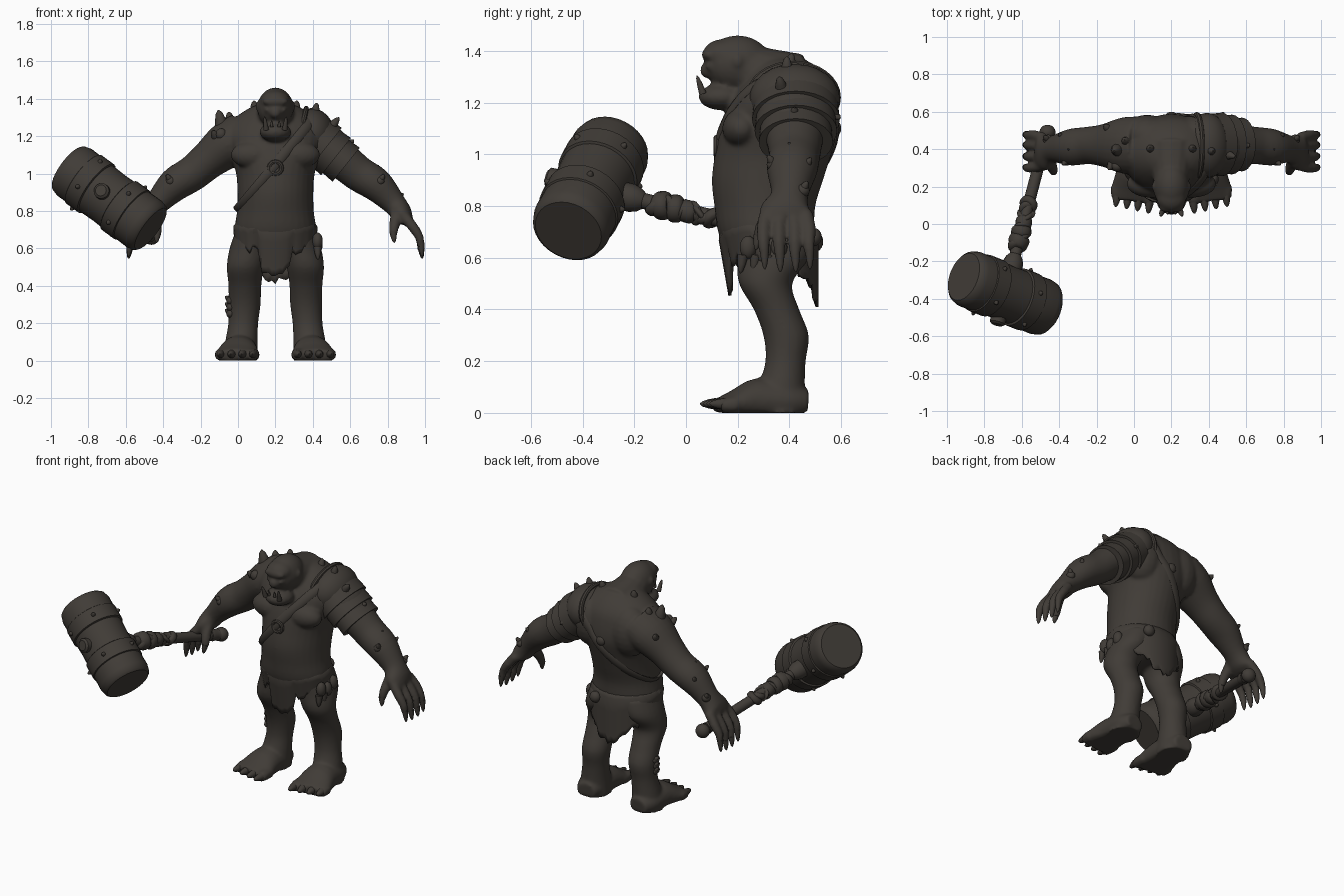
import bpy, bmesh, math, random
from mathutils import Vector, Matrix
from mathutils.bvhtree import BVHTree

random.seed(4)
cube = bpy.data.objects.get("Cube")
if cube:
    bpy.data.objects.remove(cube)

CX = 0.2  # the body's own mirror plane
brown = bpy.data.materials.new("dark_clay_brown")
brown.use_nodes = True
brown.diffuse_color = (0.052, 0.045, 0.038, 1)
brown.node_tree.nodes["Principled BSDF"].inputs["Base Color"].default_value = brown.diffuse_color


def at(s, dx, y, z):
    return Vector((CX + s * dx, y, z))


def spline(rows, sub):
    out = []
    for i in range(len(rows) - 1):
        p0, p1, p2, p3 = (rows[min(max(j, 0), len(rows) - 1)] for j in range(i - 1, i + 3))
        for k in range(sub):
            t = k / sub
            out.append((p1 * 2 + (p2 - p0) * t + (p0 * 2 - p1 * 5 + p2 * 4 - p3) * t ** 2
                        + (p1 * 3 - p0 - p2 * 3 + p3) * t ** 3) / 2)
    return out + [rows[-1]]


def tube(bm, pts, radii, n=16, sub=1, level=False, closed=False, ref=None):
    """Elliptical rings along a path; level keeps the rings horizontal."""
    radii = [r if isinstance(r, tuple) else (r, r) for r in radii]
    rows = [Vector((*p, *r)) for p, r in zip(pts, radii)]
    if sub > 1:
        rows = spline(rows, sub)
    ps = [Vector(r[:3]) for r in rows]
    whole = (ps[-1] - ps[0]).normalized()
    if ref is None:
        ref = Vector((0, 0, 1)) if abs(whole.y) > 0.8 else Vector((0, 1, 0))
    rings, m = [], len(ps)
    for i, p in enumerate(ps):
        t = ps[(i + 1) % m] - ps[i - 1] if closed else ps[min(i + 1, m - 1)] - ps[max(i - 1, 0)]
        t = t.normalized() if t.length > 1e-5 else whole
        side = Vector((1, 0, 0)) if level else t.cross(ref).normalized()
        up = Vector((0, 1, 0)) if level else side.cross(t)
        ring = []
        for k in range(n):
            a = math.tau * k / n
            v = p + side * rows[i][3] * math.cos(a) + up * rows[i][4] * math.sin(a)
            v.z = max(v.z, 0)
            ring.append(bm.verts.new(v))
        rings.append(ring)
    for i in range(m if closed else m - 1):
        a, b = rings[i], rings[(i + 1) % m]
        for k in range(n):
            bm.faces.new((a[k], a[(k + 1) % n], b[(k + 1) % n], b[k]))
    if not closed:
        bm.faces.new(rings[0])
        bm.faces.new(rings[-1])


def blob(bm, c, r):
    bmesh.ops.create_uvsphere(bm, u_segments=20, v_segments=12, radius=1,
                              matrix=Matrix.LocRotScale(Vector(c), None, Vector(r)))


def spike(bm, base, tip, r):
    base, tip = Vector(base), Vector(tip)
    tube(bm, [base, base.lerp(tip, 0.5), base.lerp(tip, 0.85), tip], [r, r * 0.75, r * 0.45, r * 0.1], n=10)


def finish(name, bm, angle=40):
    bmesh.ops.recalc_face_normals(bm, faces=bm.faces)
    mesh = bpy.data.meshes.new(name)
    bm.to_mesh(mesh)
    bm.free()
    ob = bpy.data.objects.new(name, mesh)
    bpy.context.collection.objects.link(ob)
    mesh.materials.append(brown)
    for o in bpy.context.selected_objects:
        o.select_set(False)
    ob.select_set(True)
    bpy.context.view_layer.objects.active = ob
    bpy.ops.object.shade_smooth_by_angle(angle=math.radians(angle))
    return ob


# Body: torso, head and mirrored limbs fused into one skin
body, claws = bmesh.new(), bmesh.new()
torso = [(0.56, 0.32, 0.15, 0.12), (0.68, 0.31, 0.215, 0.18), (0.8, 0.305, 0.205, 0.195),
         (0.9, 0.315, 0.203, 0.215), (1.0, 0.337, 0.21, 0.225), (1.1, 0.36, 0.24, 0.228),
         (1.2, 0.375, 0.27, 0.205), (1.28, 0.385, 0.235, 0.17), (1.35, 0.38, 0.14, 0.11),
         (1.38, 0.37, 0.05, 0.04)]
tube(body, [at(1, 0, y, z) for z, y, a, b in torso], [(a, b) for z, y, a, b in torso],
     n=32, sub=4, level=True)
tube(body, [at(1, 0, 0.2, 1.34), at(1, 0, 0.3, 1.305), at(1, 0, 0.4, 1.26)], [0.09, 0.11, 0.14], sub=3)
blob(body, at(1, 0, 0.2, 1.35), (0.097, 0.13, 0.11))
blob(body, at(1, 0, 0.14, 1.385), (0.08, 0.075, 0.06))
blob(body, at(1, 0, 0.14, 1.222), (0.085, 0.092, 0.052))
blob(body, at(1, 0, 0.085, 1.385), (0.07, 0.025, 0.025))
blob(body, at(1, 0, 0.08, 1.325), (0.032, 0.026, 0.03))
arm = [(0.17, 0.42, 1.2, 0.13, 0.155), (0.26, 0.42, 1.15, 0.125, 0.15), (0.36, 0.42, 1.07, 0.102, 0.115),
       (0.445, 0.42, 1.0, 0.095, 0.1), (0.54, 0.41, 0.94, 0.09, 0.098), (0.635, 0.4, 0.84, 0.064, 0.072),
       (0.68, 0.385, 0.78, 0.055, 0.1), (0.71, 0.385, 0.745, 0.033, 0.09)]
leg = [(0.1, 0.33, 0.7, 0.11, 0.15), (0.135, 0.335, 0.6, 0.11, 0.14), (0.16, 0.308, 0.5, 0.1, 0.103),
       (0.163, 0.35, 0.4, 0.088, 0.088), (0.165, 0.387, 0.3, 0.086, 0.088), (0.172, 0.385, 0.2, 0.08, 0.078),
       (0.182, 0.37, 0.1, 0.087, 0.09), (0.187, 0.365, 0.0, 0.095, 0.1)]
for s in (1, -1):
    tube(body, [at(s, *p[:3]) for p in arm], [p[3:] for p in arm], n=24, sub=4)
    tube(body, [at(s, *p[:3]) for p in leg], [p[3:] for p in leg], n=24, sub=4, level=True)
    tube(body, [at(s, 0.185, 0.47, 0.04), at(s, 0.19, 0.4, 0.045), at(s, 0.195, 0.28, 0.05),
                at(s, 0.203, 0.19, 0.035), at(s, 0.205, 0.13, 0.025)],
         [(0.06, 0.05), (0.09, 0.07), (0.1, 0.085), (0.117, 0.055), (0.112, 0.035)], n=24, sub=3)
    blob(body, at(s, 0.11, 0.215, 1.1), (0.13, 0.075, 0.075))     # chest
    blob(body, at(s, 0.13, 0.47, 1.16), (0.13, 0.115, 0.16))      # shoulder blade
    blob(body, at(s, 0.045, 0.092, 1.34), (0.016, 0.016, 0.012))  # eye
    blob(body, at(s, 0.093, 0.2, 1.36), (0.014, 0.022, 0.026))    # ear
    for i, y in enumerate((0.3, 0.36, 0.42, 0.475)):              # fingers
        low = 0.02 if i in (1, 2) else 0
        tip = at(s, 0.778, y + 0.003, 0.61 - low)
        tube(body, [at(s, 0.69, 0.385 + (y - 0.385) * 0.85, 0.77), at(s, 0.735, y, 0.715),
                    at(s, 0.77, y, 0.66), tip], [0.03, 0.028, 0.024, 0.019], n=10, sub=2)
        spike(claws, tip + Vector((0, 0, 0.02)), at(s, 0.785, y + 0.005, 0.555 - low / 2), 0.019)
    tube(body, [at(s, 0.65, 0.34, 0.79), at(s, 0.635, 0.295, 0.72), at(s, 0.63, 0.28, 0.67)],
         [0.035, 0.028, 0.021], n=10, sub=3)
    spike(claws, at(s, 0.63, 0.28, 0.685), at(s, 0.636, 0.27, 0.63), 0.02)
    for i in range(4):                                            # toes
        x, y = 0.118 + i * 0.058, 0.105 + 0.012 * i
        tube(body, [at(s, x, 0.2, 0.03), at(s, x, y + 0.04, 0.032), at(s, x + 0.004, y, 0.028)],
             [0.034, 0.034, 0.027], n=10, sub=2)
        spike(claws, at(s, x, y + 0.01, 0.035), at(s, x + 0.006, y - 0.05, 0.035), 0.024)
    spike(claws, at(s, 0.05, 0.065, 1.235), at(s, 0.058, 0.042, 1.305), 0.015)
    spike(claws, at(s, 0.02, 0.06, 1.25), at(s, 0.02, 0.055, 1.285), 0.009)
skin = finish("body", body)
remesh = skin.modifiers.new("Fuse", "REMESH")
remesh.mode, remesh.voxel_size, remesh.use_smooth_shade = "VOXEL", 0.01, True
relax = skin.modifiers.new("Relax", "SMOOTH")
relax.factor, relax.iterations = 0.5, 5
finish("claws_and_tusks", claws)

# Diagonal strap laid on the skin, with a ring on the chest
bpy.context.view_layer.update()
tree = BVHTree.FromObject(skin, bpy.context.evaluated_depsgraph_get())
u, v = Vector((1, 0, 1.2)).normalized(), Vector((0, 1, 0))
core, loop = Vector((CX, 0.35, 1.05)), []
for i in range(48):
    d = u * math.cos(math.tau * i / 48) + v * math.sin(math.tau * i / 48)
    hit = tree.ray_cast(core, d)[0]
    loop.append(hit if hit else core + d * 0.25)
bm = bmesh.new()
tube(bm, loop, [(0.01, 0.026)] * 48, n=8, closed=True, ref=u.cross(v))
finish("chest_strap", bm)
hit = tree.ray_cast(Vector((CX, -1, 1.03)), v)[0] or Vector((CX, 0.12, 1.03))
bm = bmesh.new()
ring = [hit + Vector((math.cos(a), 0, math.sin(a))) * 0.033 for a in (math.tau * i / 24 for i in range(24))]
tube(bm, ring, [0.012] * 24, n=8, closed=True, ref=v)
blob(bm, at(1, 0.0, 0.58, 1.1), (0.03, 0.02, 0.03))
finish("strap_rings", bm)

# Left shoulder guard: dome, overlapping bands and blunt spikes
bm = bmesh.new()
blob(bm, at(1, 0.19, 0.42, 1.215), (0.125, 0.175, 0.135))
rim = [at(1, 0.135 + 0.03 * math.cos(a), 0.415 + 0.17 * math.sin(a), 1.22 + 0.128 * math.cos(a))
       for a in (math.tau * i / 32 for i in range(32))]
tube(bm, rim, [0.014] * 32, n=8, closed=True, ref=Vector((1, 0, -0.25)))
p, q = at(1, 0.2, 0.425, 1.19), at(1, 0.4, 0.425, 1.03)
for t, a, b in ((0.05, 0.138, 0.168), (0.33, 0.126, 0.158), (0.6, 0.115, 0.142)):
    ends = [p.lerp(q, t), p.lerp(q, t), p.lerp(q, t + 0.29), p.lerp(q, t + 0.29)]
    tube(bm, ends, [(a * f, b * f) for f in (0.92, 0.98, 1.01, 0.88)], n=28)
for b, t in (((0.21, 0.39, 1.32), (0.222, 0.39, 1.378)), ((0.3, 0.37, 1.25), (0.34, 0.36, 1.3)),
             ((0.37, 0.42, 1.14), (0.42, 0.42, 1.18)), ((0.25, 0.55, 1.16), (0.28, 0.597, 1.14))):
    spike(bm, at(1, *b), at(1, *t), 0.026)
finish("left_shoulder_guard", bm)

# Right shoulder knobs, back studs and forearm bumps
bm = bmesh.new()
for b, t, r in (((0.28, 0.4, 1.22), (0.305, 0.39, 1.34), 0.042), ((0.24, 0.44, 1.27), (0.25, 0.45, 1.33), 0.03),
                ((0.31, 0.34, 1.18), (0.335, 0.29, 1.23), 0.03), ((0.32, 0.49, 1.16), (0.36, 0.53, 1.21), 0.03)):
    spike(bm, at(-1, *b), at(-1, *t), r)
blob(bm, at(-1, 0.29, 0.31, 1.21), (0.032, 0.03, 0.032))
for s in (1, -1):
    spike(bm, at(s, 0.11, 0.4, 1.34), at(s, 0.115, 0.41, 1.39), 0.026)
    for x, y, z in ((0.53, 0.4, 1.01), (0.58, 0.46, 0.95), (0.56, 0.34, 0.96), (0.66, 0.45, 0.86)):
        blob(bm, at(s, x, y, z), (0.026, 0.028, 0.026))
        spike(bm, at(s, x, y, z), at(s, x + 0.022, y + (y - 0.4) * 0.4, z + 0.036), 0.02)
finish("shoulder_knobs_and_studs", bm)

# Ragged loincloth growing out of the waist: front flap, wide back, short sides
bm = bmesh.new()
N, ROWS, grid = 72, 8, []
for i in range(N):
    a = math.tau * i / N
    front, back = max(0, math.cos(a)), max(0, -math.cos(a))
    drop = (0.1 + 0.06 * front + (0.09 if front > 0.91 else 0) + 0.05 * front ** 30
            + 0.15 * back + 0.06 * back ** 8 + random.uniform(-0.025, 0.025))
    column = []
    for f in (k / ROWS for k in range(ROWS + 1)):
        tuck = 0.02 * max(0, 1 - f * 4)
        column.append(bm.verts.new(at(1, (0.222 - 0.01 * f - tuck) * math.sin(a),
                                      0.313 - (0.193 - 0.05 * f * front - tuck) * math.cos(a),
                                      0.74 - drop * f)))
    grid.append(column)
for i in range(N):
    a, b = grid[i], grid[(i + 1) % N]
    for k in range(ROWS):
        bm.faces.new((a[k], b[k], b[k + 1], a[k + 1]))
cloth = finish("loincloth", bm)
solid = cloth.modifiers.new("Thickness", "SOLIDIFY")
solid.thickness, solid.offset = 0.012, 0

# Hip trophies and right shin wrap
bm = bmesh.new()
for i in range(3):
    blob(bm, at(1, 0.225, 0.24 + 0.06 * i, 0.64 - 0.02 * (i % 2)), (0.028, 0.032, 0.045))
    spike(bm, at(1, 0.225, 0.22 + 0.05 * i, 0.61), at(1, 0.228, 0.21 + 0.05 * i, 0.54), 0.022)
blob(bm, at(1, 0.1, 0.495, 0.68), (0.035, 0.03, 0.035))
for i in range(3):
    blob(bm, at(-1, 0.24, 0.37, 0.25 + 0.035 * i), (0.022, 0.035, 0.024))
    spike(bm, at(-1, 0.24, 0.38, 0.25 + 0.035 * i), at(-1, 0.268, 0.38, 0.275 + 0.035 * i), 0.018)
finish("hip_and_shin_trophies", bm)

# Hammer head: barrel, wide hoops, small studs
A, B = Vector((-0.91, -0.282, 1.033)), Vector((-0.467, -0.455, 0.705))
axis, mid = (B - A).normalized(), (A + B) / 2
bm = bmesh.new()
prof = ((0, 0.132), (0.02, 0.145), (0.08, 0.155), (0.25, 0.153), (0.5, 0.148), (0.75, 0.153),
        (0.92, 0.155), (0.98, 0.147), (1, 0.134))
tube(bm, [A.lerp(B, t) for t, r in prof], [r for t, r in prof], n=32)
for t in (0.27, 0.7):
    ends = [A.lerp(B, t + d) for d in (-0.085, -0.075, 0.075, 0.085)]
    tube(bm, ends, [0.15, 0.16, 0.16, 0.15], n=32)
out = axis.orthogonal().normalized()
for i in range(10):
    d = Matrix.Rotation(math.tau * i / 5 + (i // 5) * 0.4, 3, axis) @ out
    c = A.lerp(B, 0.27 if i < 5 else 0.7)
    spike(bm, c + d * 0.15, c + d * 0.176, 0.016)
finish("hammer_head", bm)

# Hammer handle: shaft, collar, knotted grip, pommel and through-peg
end = Vector((-0.46, 0.5, 0.66))
way = (end - mid).normalized()
bm = bmesh.new()
tube(bm, [mid, end], [0.031, 0.031], n=16)
tube(bm, [mid + way * d for d in (0.12, 0.17, 0.2, 0.22)], [0.055, 0.055, 0.045, 0.03], n=16)
tube(bm, [mid - way * d for d in (0, 0.17, 0.18)], [0.042, 0.042, 0.03], n=20)
for i in range(10):                                               # tilted wraps
    lean = Vector([random.uniform(-0.012, 0.012) for k in range(3)])
    c, r = mid + way * (0.27 + 0.026 * i), random.uniform(0.043, 0.055)
    tube(bm, [c + (way * 0.02 + lean) * k for k in (-1, -0.5, 0.5, 1)], [r * 0.75, r, r, r * 0.75], n=16, sub=3)
tube(bm, [mid + way * (0.82 + 0.02 * i) for i in range(4)], [0.033, 0.037, 0.033, 0.037], n=16)
blob(bm, end - way * 0.01, (0.043, 0.04, 0.043))
finish("hammer_handle", bm)
